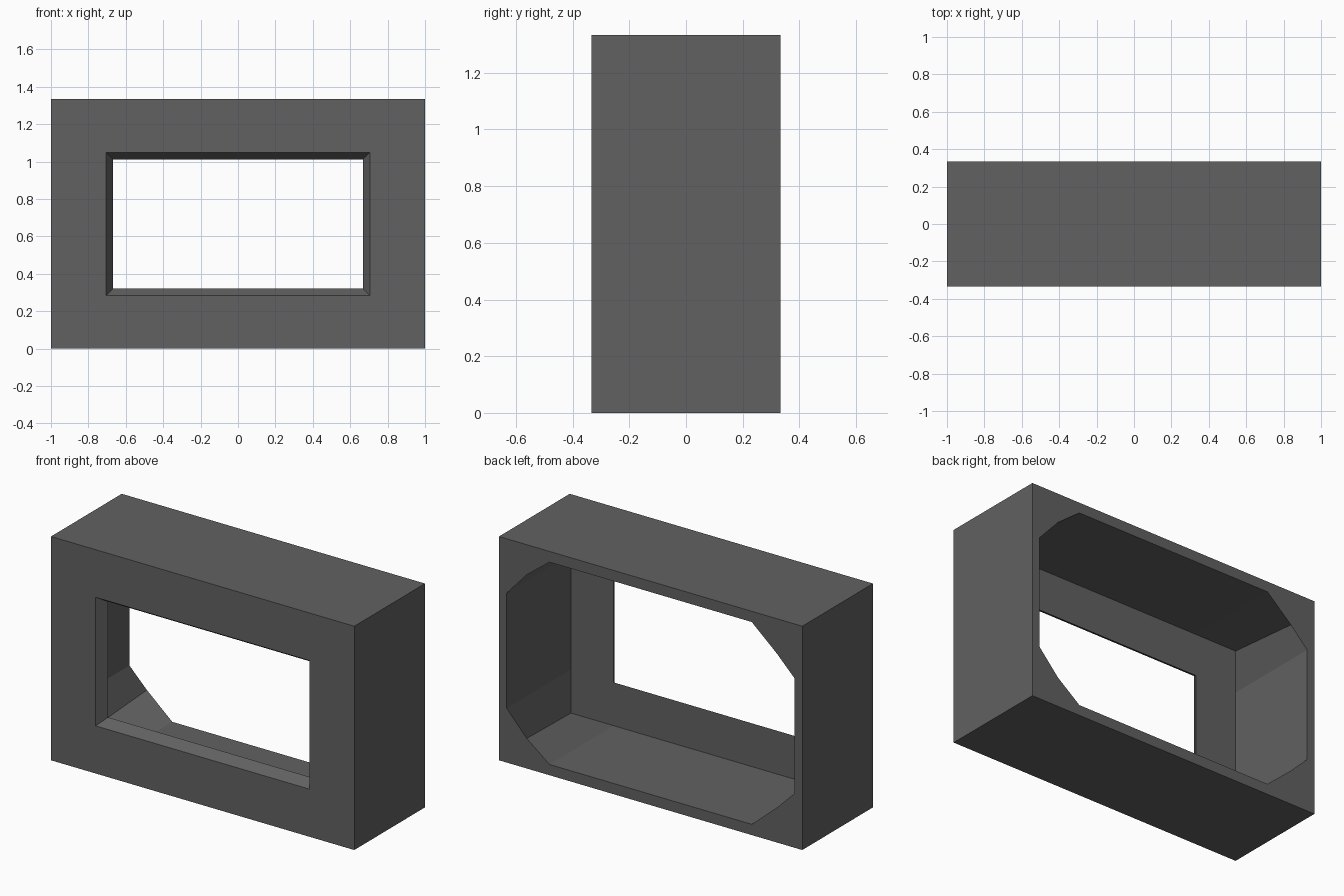
import bpy, bmesh

if "Cube" in bpy.data.objects:
    bpy.data.objects.remove(bpy.data.objects["Cube"])

ZC = 0.667  # mid height of the block


def ring(bm, hx, hz, y, mx, mz, pulled=None):
    """12-point rectangle: each corner plus a mark on either side of it.
    pulled: corner position override per x side, as (half x, half z)."""
    pts = []
    for sx, sz in ((1, 1), (-1, 1), (-1, -1), (1, -1)):
        cx, cz = pulled[sx] if pulled else (hx, hz)
        side, end = (sx * hx, sz * mz), (sx * mx, sz * hz)
        corner = (sx * cx, sz * cz)
        trio = [side, corner, end] if sx * sz > 0 else [end, corner, side]
        pts += trio
    return [bm.verts.new((x, y, ZC + z)) for x, z in pts]


bm = bmesh.new()
MX, MZ = 0.667, 0.343
FRONT, BACK, INNER = -0.333, 0.333, -0.272
rings = [
    ring(bm, 0.667, 0.345, INNER, 0.45, 0.2),    # window, inner edge
    ring(bm, 0.705, 0.383, FRONT, 0.45, 0.2),    # window, front edge of bevel
    ring(bm, 1.0, 0.667, FRONT, MX, MZ),         # block front
    ring(bm, 1.0, 0.667, BACK, MX, MZ),          # block back
    ring(bm, 0.949, 0.603, BACK, MX, MZ,         # octagonal rear rim
         pulled={1: (0.817, 0.488), -1: (0.834, 0.458)}),
    ring(bm, 0.949, 0.603, INNER, MX, MZ),       # rectangular cavity end
]
# Loft the closed chain of rings
for a, b in zip(rings, rings[1:] + rings[:1]):
    for i in range(12):
        j = (i + 1) % 12
        bm.faces.new((a[i], a[j], b[j], b[i]))
bmesh.ops.recalc_face_normals(bm, faces=bm.faces)

mesh = bpy.data.meshes.new("hollow_frame")
bm.to_mesh(mesh)
bm.free()
frame = bpy.data.objects.new("hollow_frame", mesh)
bpy.context.collection.objects.link(frame)

mat = bpy.data.materials.new("dark grey")
mat.diffuse_color = (0.12, 0.12, 0.12, 1)
mat.use_nodes = True
mat.node_tree.nodes["Principled BSDF"].inputs["Base Color"].default_value = mat.diffuse_color
mesh.materials.append(mat)
